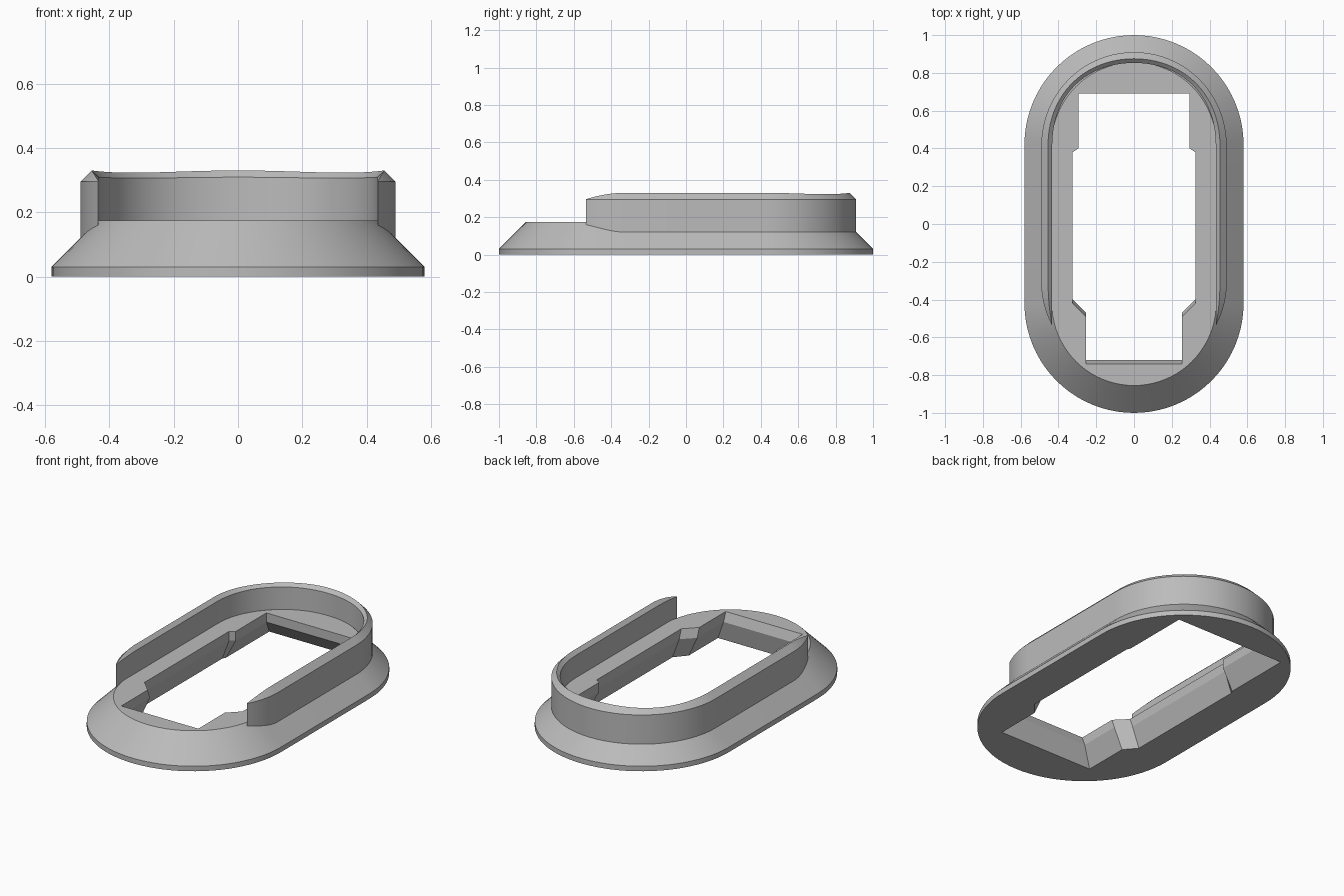
import bpy, bmesh, math

cube = bpy.data.objects.get("Cube")
if cube:
    bpy.data.objects.remove(cube)

grey = bpy.data.materials.new("plain_grey")
grey.use_nodes = True
grey.diffuse_color = (0.5, 0.5, 0.5, 1)
grey.node_tree.nodes["Principled BSDF"].inputs["Base Color"].default_value = grey.diffuse_color

STRAIGHT = 0.42   # half length of the straight sides
ARC = 40          # segments per half circle


def stadium(radius):
    pts = []
    for sign in (1, -1):
        for i in range(ARC + 1):
            a = math.pi * i / ARC
            pts.append((sign * radius * math.cos(a),
                        sign * (STRAIGHT + radius * math.sin(a))))
    return pts


def opening(front, back, nose, side, tail, shift):
    """Stepped outline of the opening, mirrored across x."""
    half = [(nose, front), (nose, -0.49 + shift), (side, -0.42 + shift),
            (side, 0.38), (tail, 0.40), (tail, back)]
    return half + [(-x, y) for x, y in reversed(half)]


def add_loop(bm, pts, z):
    return [bm.verts.new((x, y, z)) for x, y in pts]


def skin(bm, loops):
    for a, b in zip(loops, loops[1:]):
        n = len(a)
        for i in range(n):
            j = (i + 1) % n
            bm.faces.new((a[i], a[j], b[j], b[i]))


def fill_between(bm, a, b):
    edges = [bm.edges.get((loop[i - 1], loop[i])) for loop in (a, b) for i in range(len(loop))]
    bmesh.ops.triangle_fill(bm, edges=edges, use_beauty=True)


def finish(bm, name):
    bmesh.ops.recalc_face_normals(bm, faces=bm.faces)
    mesh = bpy.data.meshes.new(name)
    bm.to_mesh(mesh)
    bm.free()
    mesh.materials.append(grey)
    obj = bpy.data.objects.new(name, mesh)
    bpy.context.collection.objects.link(obj)
    bpy.ops.object.select_all(action='DESELECT')
    obj.select_set(True)
    bpy.context.view_layer.objects.active = obj
    bpy.ops.object.shade_smooth_by_angle(angle=math.radians(20))
    return obj


# Sloped flange with the flared opening through it
bm = bmesh.new()
outer = [add_loop(bm, stadium(r), z) for r, z in ((0.58, 0), (0.58, 0.03), (0.435, 0.175))]
inner = [add_loop(bm, opening(*shape), z) for shape, z in (
    ((-0.745, 0.81, 0.31, 0.37, 0.36, 0.02), 0),
    ((-0.72, 0.69, 0.255, 0.325, 0.295, 0.02), 0.12),
    ((-0.74, 0.69, 0.255, 0.325, 0.295, 0), 0.175))]
skin(bm, outer)
skin(bm, inner)
fill_between(bm, outer[0], inner[0])
fill_between(bm, outer[2], inner[2])
finish(bm, "flange_base")


# Raised wall, open at the front, with a bevelled rim and tapering ends
def section(centre_y, angle, out, inn, peak):
    c, s = math.cos(angle), math.sin(angle)
    profile = [(inn, 0.1), (out, 0.1), (out, 0.295), (out - peak, 0.295 + peak),
               (inn, 0.295 + 0.4 * peak)]
    return [(r * c, centre_y + r * s, z) for r, z in profile]


TIP, TAPER, INNER, OUTER = -0.535, -0.32, 0.433, 0.49
side = []
for i in range(13):
    u = 1 - i / 12
    y = TAPER + (TIP - TAPER) * u
    thick = (OUTER - INNER) * (1 - 0.97 * u * u)
    side.append((y, INNER + thick, 0.62 * thick))

rows = [section(y, 0, out, INNER, peak) for y, out, peak in side]
for i in range(ARC + 1):
    a = math.pi * i / ARC
    dip = math.sin(2 * a) ** 2
    rows.append(section(STRAIGHT, a, OUTER, INNER + 0.01 * dip, 0.035 - 0.007 * dip))
rows += [section(y, math.pi, out, INNER, peak) for y, out, peak in reversed(side)]

bm = bmesh.new()
loops = [[bm.verts.new(p) for p in row] for row in rows]
skin(bm, loops)
bm.faces.new(loops[0])
bm.faces.new(loops[-1])
finish(bm, "raised_wall")
